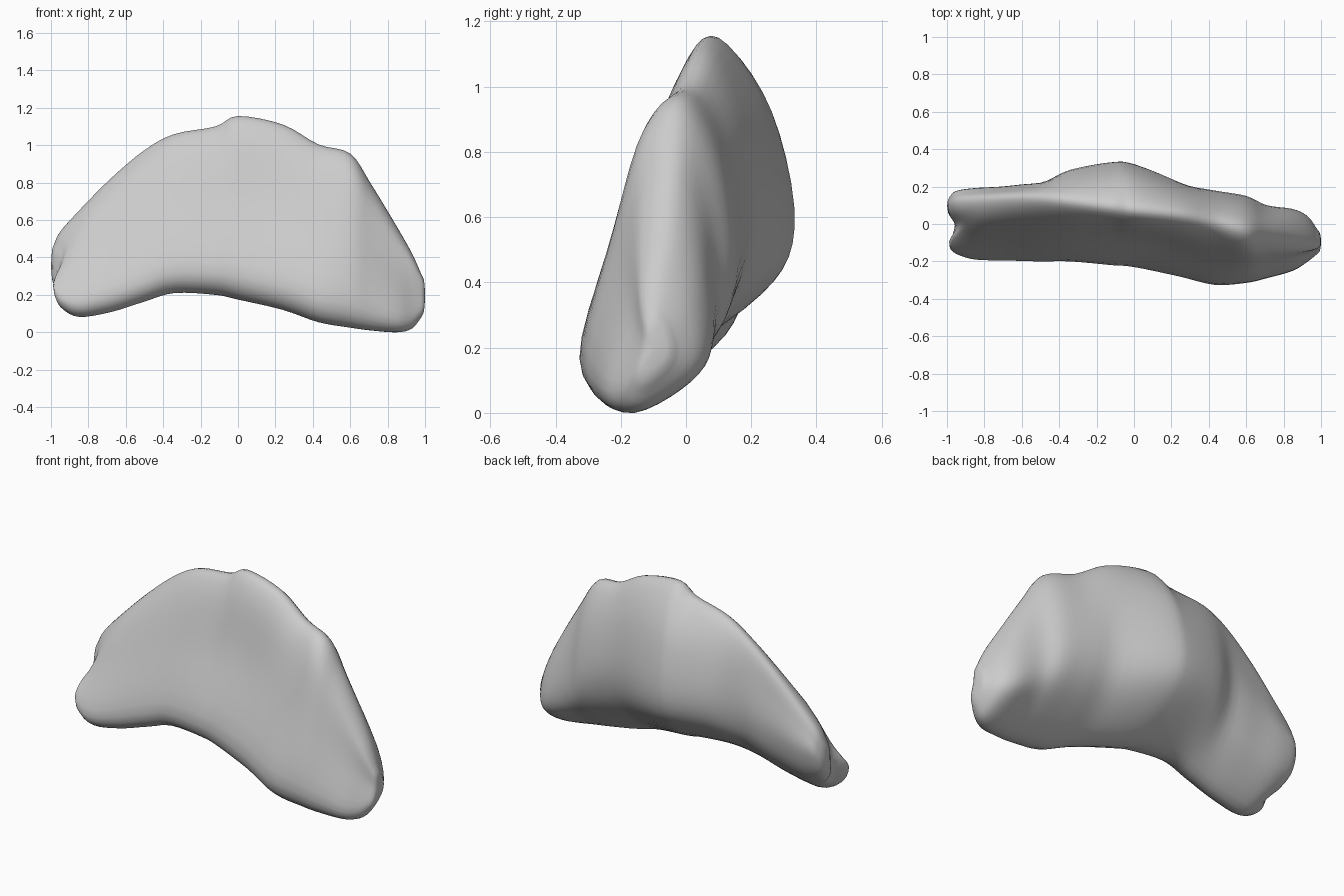
import bpy, bmesh, math

if "Cube" in bpy.data.objects:
    bpy.data.objects.remove(bpy.data.objects["Cube"])

# Cross-section stations along x:
# x, bottom z, top z, front y, ridge y, belly y, belly z
STATIONS = [
    (-.985, .19, .47, -.13, .11, .145, .36),
    (-.95, .13, .54, -.16, .12, .175, .40),
    (-.85, .085, .65, -.19, .13, .19, .42),
    (-.68, .11, .82, -.195, .145, .20, .48),
    (-.50, .165, .97, -.20, .15, .23, .54),
    (-.34, .21, 1.055, -.20, .14, .29, .58),
    (-.12, .20, 1.095, -.22, .115, .33, .57),
    (.00, .175, 1.15, -.23, .10, .32, .57),
    (.24, .12, 1.105, -.28, .07, .23, .55),
    (.43, .055, 1.00, -.325, .03, .18, .50),
    (.60, .025, .95, -.315, -.01, .15, .42),
    (.71, .01, .79, -.29, -.025, .10, .32),
    (.85, .00, .56, -.25, -.045, .08, .22),
    (.93, .02, .42, -.20, -.07, .04, .19),
    (.98, .08, .31, -.16, -.09, -.03, .19),
]
STEPS, SIDE_STEPS = 4, 5


def catmull(a, b, c, d, t):
    return tuple(.5 * (2 * q + (r - p) * t + (2 * p - 5 * q + 4 * r - s) * t * t
                       + (3 * q - p - 3 * r + s) * t ** 3)
                 for p, q, r, s in zip(a, b, c, d))


def gauss(v, centre, width):
    return math.exp(-((v - centre) / width) ** 2)


def section(x, zb, zt, yf, yt, yb, zm):
    """Closed smooth (y, z) outline of one slice."""
    h, w = zt - zb, yb - yf
    channel = .025 * gauss(x, .12, .25) - .02 * gauss(x, .62, .2)
    groove = .012 * gauss(x, .30, .09) + .015 * gauss(x, -.48, .08)
    t = min(.10 + .02 * gauss(x, .6, .2), .28 * w)
    pts = [
        (yf, zb + .13 * h),
        (yf + .28 * w, zb),
        (yf + .82 * w - groove, zb + .46 * (zm - zb)),
        (yb - groove, zm),
        (yt + .70 * (yb - yt), zm + .62 * (zt - zm)),
        (yt, zt),
        (yt - t, zt - .09 * h),
        (yf + .36 * (yt - yf) + channel, zb + .57 * h),
    ]
    n = len(pts)
    return [catmull(*(pts[(i + k) % n] for k in (-1, 0, 1, 2)), s / SIDE_STEPS)
            for i in range(n) for s in range(SIDE_STEPS)]


# Smoothly interpolate the stations
rows = []
last = len(STATIONS) - 1
for i in range(last):
    q = [STATIONS[min(max(i + k, 0), last)] for k in (-1, 0, 1, 2)]
    rows += [catmull(*q, s / STEPS) for s in range(STEPS)]
rows.append(STATIONS[-1])

# Loft the slices
bm = bmesh.new()
rings = [[bm.verts.new((r[0], y, z)) for y, z in section(*r)] for r in rows]
n = len(rings[0])


def bridge(a, b):
    for j in range(n):
        k = (j + 1) % n
        bm.faces.new((a[j], a[k], b[k], b[j]))


for a, b in zip(rings, rings[1:]):
    bridge(a, b)


# Round both ends
def cap(ring, push):
    c = sum((v.co for v in ring), ring[0].co * 0) / n
    outer, prev = [v.co.copy() for v in ring], ring
    for f in (.8, .55, .25):
        inner = []
        for co in outer:
            p = c.lerp(co, f)
            p.x = co.x + push * math.sqrt(1 - f * f)
            inner.append(bm.verts.new(p))
        bridge(prev, inner)
        prev = inner
    c.x += push
    tip = bm.verts.new(c)
    for j in range(n):
        bm.faces.new((prev[j], prev[(j + 1) % n], tip))


cap(rings[0], -.018)
cap(rings[-1], .02)
bmesh.ops.recalc_face_normals(bm, faces=bm.faces)

# Notch the left end between its two lobes and stand on the ground
low = min(v.co.z for v in bm.verts)
for v in bm.verts:
    fade = max(0, min(1, (-.82 - v.co.x) / .17))
    v.co.x += .05 * fade * gauss(v.co.y - .1 * (v.co.z - .3), -.015, .055)
    v.co.z -= low

mesh = bpy.data.meshes.new("curved_rock")
bm.to_mesh(mesh)
bm.free()
rock = bpy.data.objects.new("curved_rock", mesh)
bpy.context.collection.objects.link(rock)
for p in mesh.polygons:
    p.use_smooth = True
